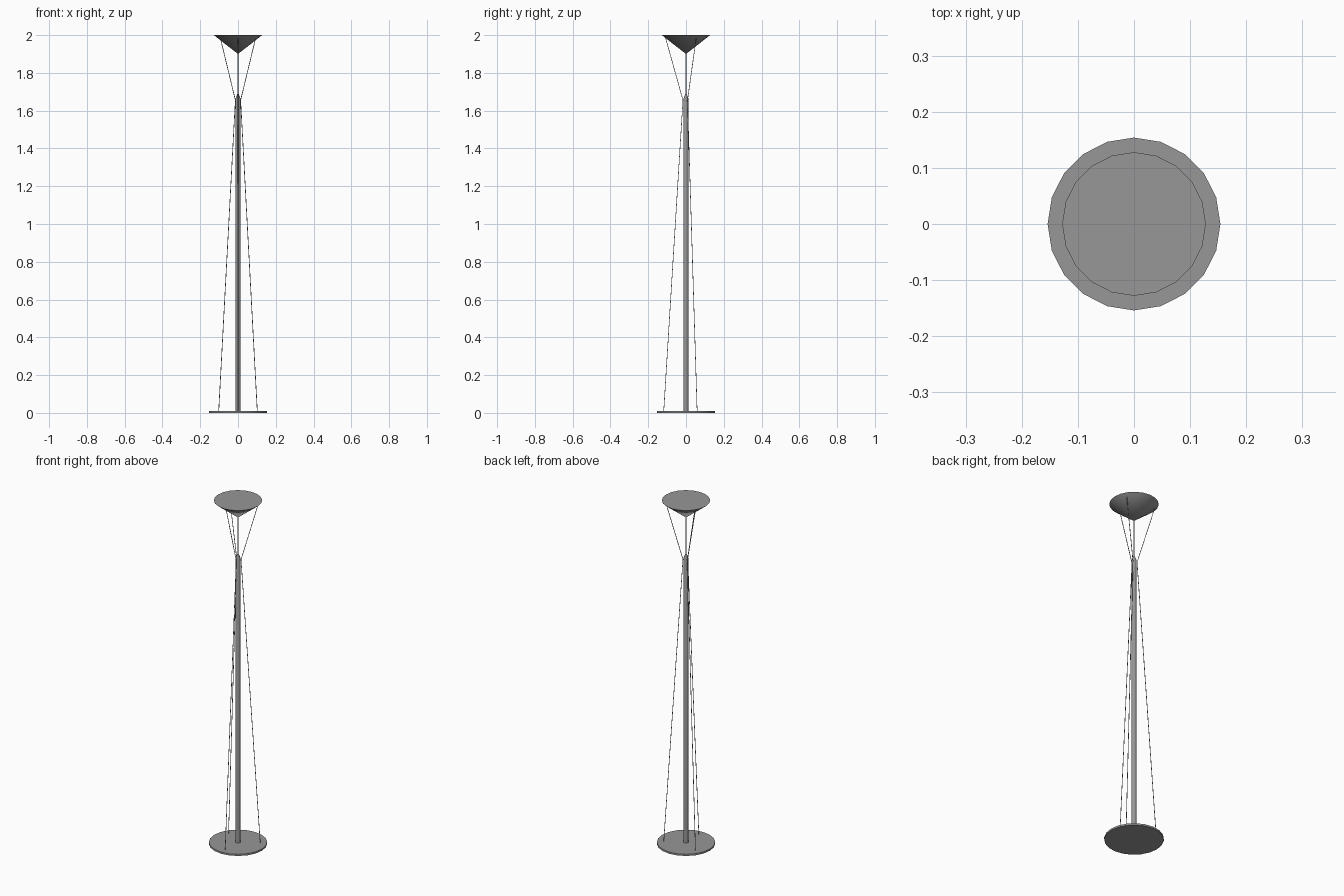
import bpy, math

if "Cube" in bpy.data.objects:
    bpy.data.objects.remove(bpy.data.objects["Cube"])

# Dark grey metal for the whole lamp
metal = bpy.data.materials.new("dark_metal")
metal.diffuse_color = (0.31, 0.31, 0.31, 1)
metal.use_nodes = True
metal.node_tree.nodes["Principled BSDF"].inputs["Base Color"].default_value = metal.diffuse_color


def finish(obj):
    """Link, colour and smooth an object, keeping its sharp edges."""
    bpy.context.collection.objects.link(obj)
    obj.data.materials.append(metal)
    if obj.type == 'MESH':
        bpy.ops.object.select_all(action='DESELECT')
        obj.select_set(True)
        bpy.context.view_layer.objects.active = obj
        bpy.ops.object.shade_smooth_by_angle(angle=math.radians(35))


def lathe(name, profile, sides):
    """Spin a (radius, z) profile round the z axis, closing both ends."""
    verts, rings, faces = [], [], []
    for r, z in profile:
        if r == 0:
            rings.append([len(verts)] * sides)
            verts.append((0, 0, z))
        else:
            rings.append([len(verts) + i for i in range(sides)])
            for i in range(sides):
                a = math.tau * i / sides
                verts.append((r * math.cos(a), r * math.sin(a), z))
    for low, high in zip(rings, rings[1:]):
        for i in range(sides):
            j = (i + 1) % sides
            faces.append(list(dict.fromkeys((low[i], low[j], high[j], high[i]))))
    if profile[0][0] > 0:
        faces.append(rings[0][::-1])
    if profile[-1][0] > 0:
        faces.append(rings[-1])
    mesh = bpy.data.meshes.new(name)
    mesh.from_pydata(verts, [], faces)
    finish(bpy.data.objects.new(name, mesh))


def wire(name, points, radius):
    """Thin tension cable through the given points."""
    curve = bpy.data.curves.new(name, 'CURVE')
    curve.dimensions = '3D'
    curve.bevel_depth = radius
    curve.bevel_resolution = 1
    curve.use_fill_caps = True
    spline = curve.splines.new('POLY')
    spline.points.add(len(points) - 1)
    for p, co in zip(spline.points, points):
        p.co = (*co, 1)
    finish(bpy.data.objects.new(name, curve))


# Floor disc, pole with pointed end, slim stem and inverted cone shade
lathe("base_disc", [(0.154, 0), (0.154, 0.01)], 20)
lathe("pole", [(0.013, 0.01), (0.013, 1.665), (0.003, 1.69)], 20)
lathe("stem", [(0.003, 1.67), (0.003, 1.915)], 12)
lathe("cone_shade", [(0, 1.9), (0.128, 2.0)], 20)

# Three cables: base to pole top, then out to the shade
for n, deg in enumerate((-90, 30, 150)):
    c, s = math.cos(math.radians(deg)), math.sin(math.radians(deg))
    path = [(r * c, r * s, z) for r, z in ((0.118, 0.008), (0.016, 1.655), (0.108, 1.985))]
    wire(f"cable_{n + 1}", path, 0.0018)
